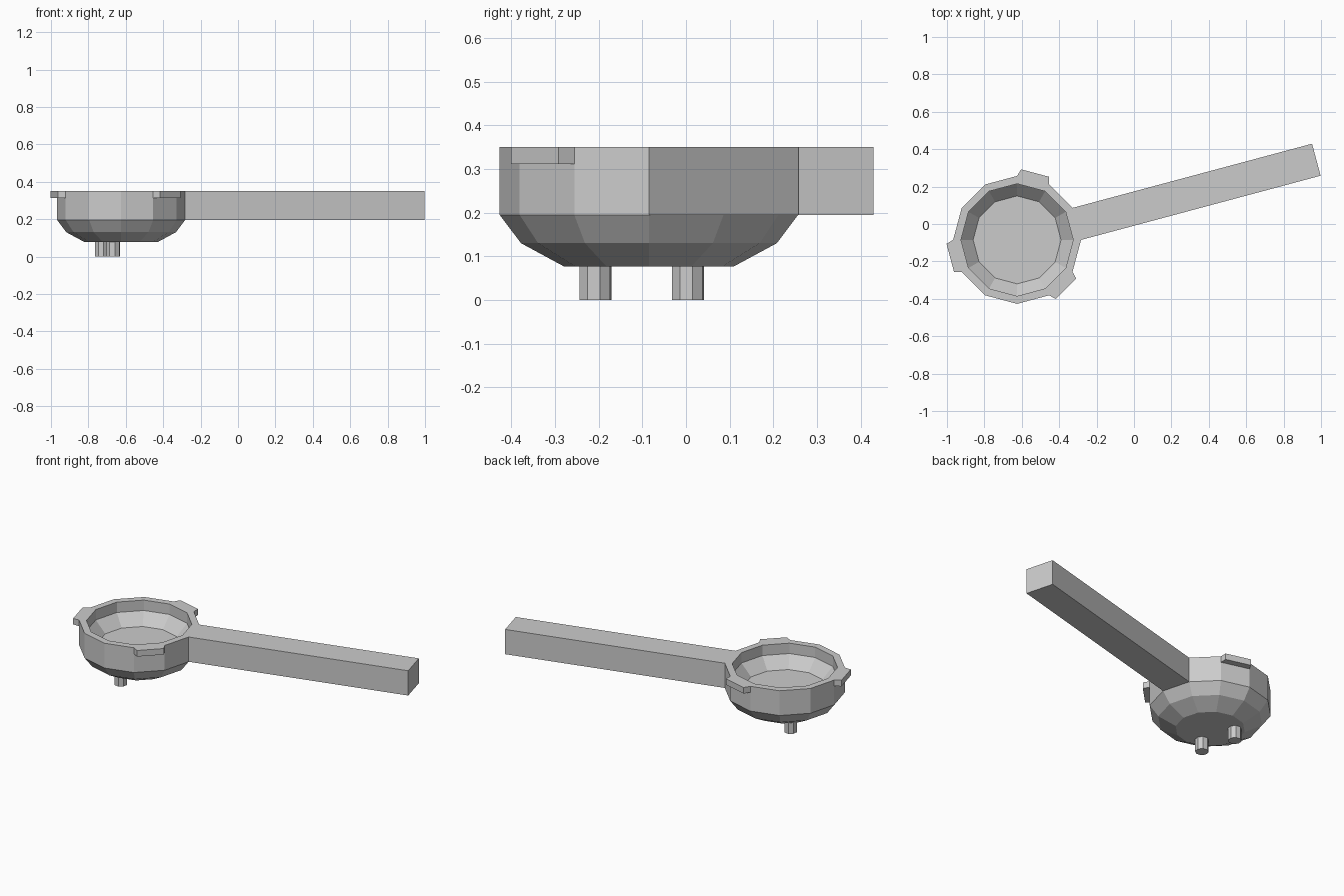
import bpy
from math import cos, sin, radians

if "Cube" in bpy.data.objects:
    bpy.data.objects.remove(bpy.data.objects["Cube"])

CX, CY = -0.625, -0.085      # bowl axis
R, TOP = 0.342, 0.35         # bowl outer radius, rim height


def polar(r, deg, cx=CX, cy=CY):
    return (cx + r * cos(radians(deg)), cy + r * sin(radians(deg)))


def loft(name, rings):
    """Closed solid from equal-length rings of 3D points, capped at both ends."""
    n = len(rings[0])
    verts = [p for ring in rings for p in ring]
    faces = [tuple(reversed(range(n)))]
    for k in range(len(rings) - 1):
        for i in range(n):
            j = (i + 1) % n
            faces.append((k * n + i, k * n + j, (k + 1) * n + j, (k + 1) * n + i))
    faces.append(tuple(range((len(rings) - 1) * n, len(rings) * n)))
    mesh = bpy.data.meshes.new(name)
    mesh.from_pydata(verts, [], faces)
    obj = bpy.data.objects.new(name, mesh)
    bpy.context.collection.objects.link(obj)
    return obj


def prism(name, outline, z0, z1):
    return loft(name, [[(x, y, z) for x, y in outline] for z in (z0, z1)])


# Twelve-sided bowl: outer wall up to the rim, then down the inside to the floor
profile = [(0.195, 0.077), (0.293, 0.13), (R, 0.195), (R, TOP),
           (0.30, TOP), (0.30, 0.285), (0.235, 0.215)]
loft("bowl", [[(*polar(r, a), z) for a in range(0, 360, 30)] for r, z in profile])

# Straight handle growing out of one bowl facet
near_a, near_b = polar(R, 0), polar(R, 30)
dx, dy = 1.326 * cos(radians(15)), 1.326 * sin(radians(15))
prism("handle", [near_a, (near_a[0] + dx, near_a[1] + dy),
                 (near_b[0] + dx, near_b[1] + dy), near_b], 0.195, TOP)

# Three locking lugs around the rim
for i, a in enumerate((75, 195, 315)):
    prism(f"rim_lug_{i + 1}", [polar(R, a - 15), polar(0.378, a - 11.8),
                               polar(0.378, a + 11.8), polar(R, a + 15)], 0.312, TOP)

# Two short spouts under the bowl
for i, (x, y) in enumerate(((-0.728, 0.005), (-0.667, -0.207))):
    prism(f"spout_{i + 1}", [polar(0.038, 15 + 45 * k, x, y) for k in range(8)], 0, 0.077)
